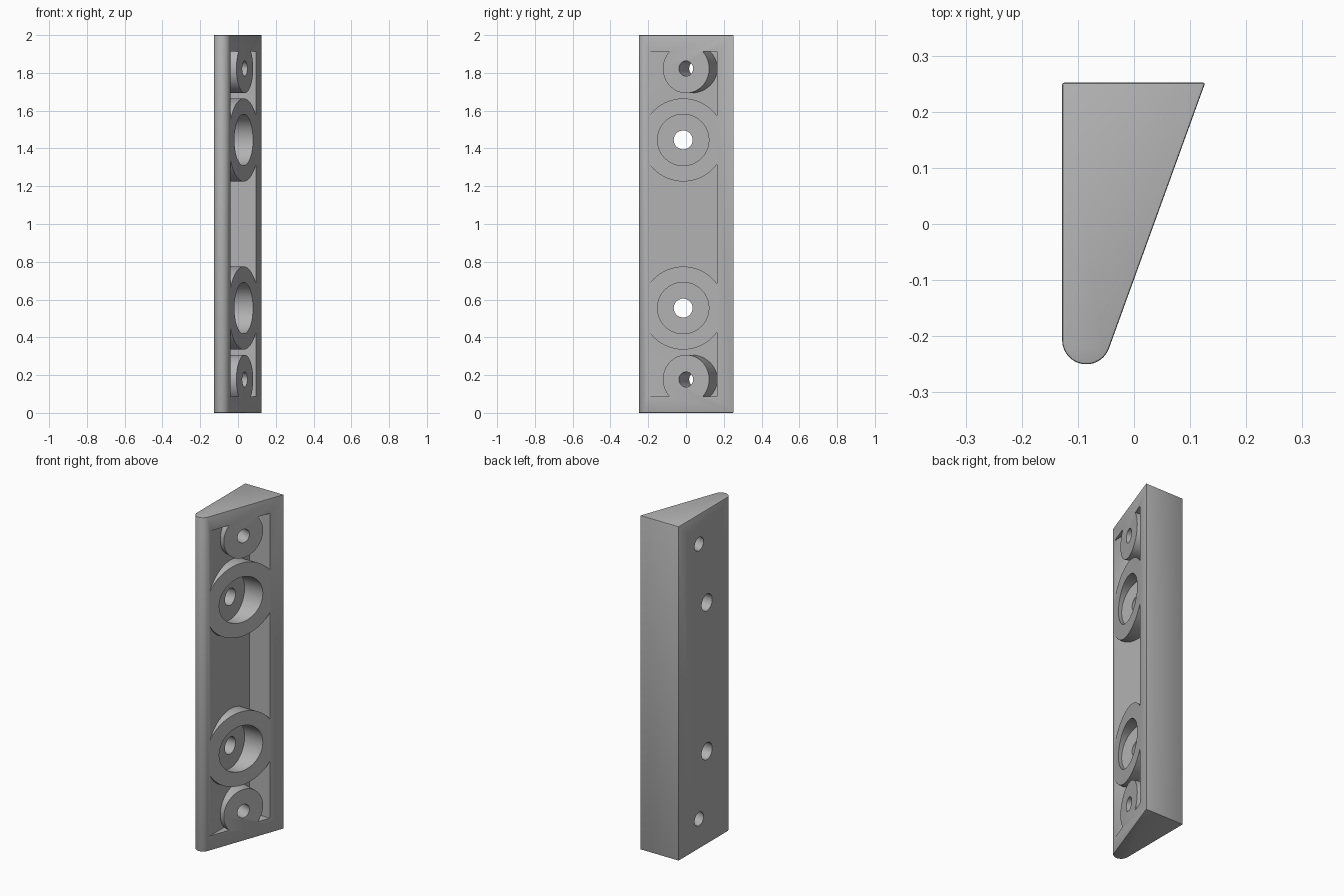
import bpy, bmesh, math
from mathutils import Vector

default = bpy.data.objects.get("Cube")
if default:
    bpy.data.objects.remove(default, do_unlink=True)

MID = 1.0                    # mirror plane height
FLOOR = -0.04                # pocket floor
TIP, TIP_R = Vector((-0.085, -0.207)), 0.043
CORNER = Vector((0.127, 0.252))
SLOPE = 0.36                 # dx/dy of the slanted face
X_AXIS = Vector((1, 0, 0))
NORMAL = Vector((1, -SLOPE, 0)).normalized()


def slant_x(y):
    return CORNER.x + SLOPE * (y - CORNER.y)


def finish(name, bm):
    bmesh.ops.recalc_face_normals(bm, faces=bm.faces)
    mesh = bpy.data.meshes.new(name)
    bm.to_mesh(mesh)
    bm.free()
    ob = bpy.data.objects.new(name, mesh)
    bpy.context.collection.objects.link(ob)
    return ob


def cylinder(name, centre, axis, radius, below, above=0.4):
    """Cylinder along axis, reaching below and above the centre."""
    bm = bmesh.new()
    bmesh.ops.create_cone(bm, cap_ends=True, segments=64, radius1=radius,
                          radius2=radius, depth=below + above)
    ob = finish(name, bm)
    ob.rotation_euler = axis.to_track_quat('Z', 'Y').to_euler()
    ob.location = centre + axis * (above - below) / 2
    ob.hide_render = True
    return ob


def box(name, lo, hi):
    bm = bmesh.new()
    bmesh.ops.create_cube(bm, size=1)
    for v in bm.verts:
        v.co = [lo[i] if v.co[i] < 0 else hi[i] for i in range(3)]
    ob = finish(name, bm)
    ob.hide_render = True
    return ob


def apply_modifiers(ob):
    bpy.context.view_layer.update()
    graph = bpy.context.evaluated_depsgraph_get()
    mesh = bpy.data.meshes.new_from_object(ob.evaluated_get(graph))
    ob.modifiers.clear()
    ob.data = mesh


def cut(ob, cutters):
    for c in cutters:
        mod = ob.modifiers.new("cut", 'BOOLEAN')
        mod.operation, mod.solver, mod.object = 'DIFFERENCE', 'EXACT', c
    apply_modifiers(ob)
    for c in cutters:
        bpy.data.objects.remove(c, do_unlink=True)


# Wedge body: flat back and side, slanted face, rounded front tip
start, end = math.pi, 2 * math.pi - math.atan(SLOPE)
outline = [Vector((-0.128, CORNER.y))]
for i in range(25):
    a = start + (end - start) * i / 24
    outline.append(TIP + TIP_R * Vector((math.cos(a), math.sin(a))))
outline.append(CORNER)
bm = bmesh.new()
base = bm.faces.new([bm.verts.new((p.x, p.y, 0)) for p in outline])
top = bmesh.ops.extrude_face_region(bm, geom=[base])["geom"]
bmesh.ops.translate(bm, vec=(0, 0, 2),
                    verts=[g for g in top if isinstance(g, bmesh.types.BMVert)])
body = finish("wedge_body", bm)
soften = body.modifiers.new("soften", 'BEVEL')
soften.width, soften.segments, soften.limit_method = 0.004, 2, 'ANGLE'
apply_modifiers(body)

# Pocket shape, leaving the bosses standing; bores pass through the bosses
pocket = box("pocket", (FLOOR, -0.24, MID - 0.912), (0.3, 0.165, MID + 0.912))
bosses, bores = [], []
for side in (-1, 1):
    small = Vector((slant_x(0), 0, MID + side * 0.823))
    big = Vector((slant_x(-0.015), -0.015, MID + side * 0.445))
    bosses += [cylinder("small_boss", small, NORMAL, 0.13, 0.25),
               cylinder("big_boss", big, X_AXIS, 0.22, 0.25)]
    bores += [cylinder("screw_hole", small, NORMAL, 0.04, 0.4),
              cylinder("bolt_hole", big, X_AXIS, 0.05, 0.4),
              cylinder("counterbore", big, X_AXIS, 0.136, big.x - FLOOR + 0.001)]
cut(pocket, bosses)
cut(body, [pocket])
cut(body, bores)

# Plain grey finish
grey = bpy.data.materials.new("plain_grey")
grey.use_nodes = True
colour = (0.45, 0.45, 0.45, 1)
grey.diffuse_color = colour
grey.node_tree.nodes["Principled BSDF"].inputs["Base Color"].default_value = colour
body.data.materials.clear()
body.data.materials.append(grey)

bpy.ops.object.select_all(action='DESELECT')
body.select_set(True)
bpy.context.view_layer.objects.active = body
bpy.ops.object.shade_smooth_by_angle(angle=math.radians(30))
